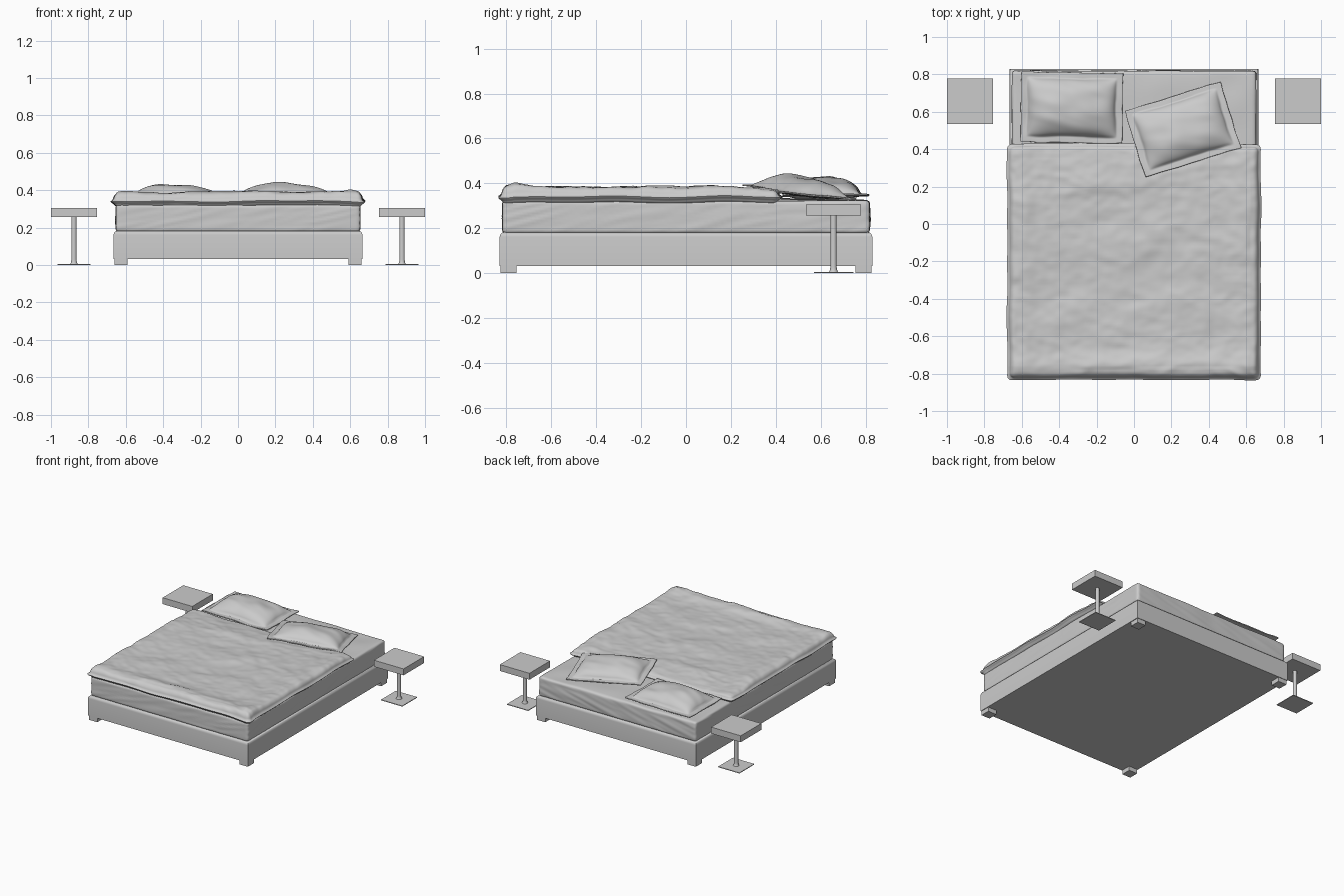
import bpy, bmesh, math
from mathutils import Vector, Matrix, Euler, noise

if "Cube" in bpy.data.objects:
    bpy.data.objects.remove(bpy.data.objects["Cube"])


def finish(name, bm, smooth=None):
    bmesh.ops.recalc_face_normals(bm, faces=bm.faces)
    me = bpy.data.meshes.new(name)
    bm.to_mesh(me)
    bm.free()
    ob = bpy.data.objects.new(name, me)
    bpy.context.collection.objects.link(ob)
    if smooth:
        bpy.ops.object.select_all(action='DESELECT')
        ob.select_set(True)
        bpy.context.view_layer.objects.active = ob
        bpy.ops.object.shade_smooth_by_angle(angle=math.radians(smooth))
    return ob


def box_bm(lo, hi):
    lo, hi = Vector(lo), Vector(hi)
    bm = bmesh.new()
    bmesh.ops.create_cube(bm, size=1)
    for v in bm.verts:
        v.co = (lo + hi) / 2 + v.co * (hi - lo)
    return bm


def soft_box(name, half, r, cuts, shape, matrix=Matrix()):
    """Rounded, finely gridded box; shape(p) returns the deformed point."""
    bm = bmesh.new()
    bmesh.ops.create_cube(bm, size=2)
    for axis in range(3):
        along = [e for e in bm.edges
                 if abs(e.verts[0].co[axis] - e.verts[1].co[axis]) > 1e-4
                 and abs((e.verts[0].co - e.verts[1].co).length
                         - abs(e.verts[0].co[axis] - e.verts[1].co[axis])) < 1e-5]
        bmesh.ops.subdivide_edges(bm, edges=along, cuts=cuts[axis], use_grid_fill=True)
    for v in bm.verts:
        # crowd the grid towards the edges, then round them
        p = Vector([h * (0.5 * t + 0.5 * math.sin(t * math.pi / 2)) for h, t in zip(half, v.co)])
        inner = Vector([max(-(h - r), min(h - r, c)) for h, c in zip(half, p)])
        d = p - inner
        if d.length > r:
            p = inner + d.normalized() * r
        v.co = matrix @ shape(p)
    return finish(name, bm, 80)


def n2(a, b, seed=0.0):
    return noise.noise(Vector((a, b, seed)))


# bed base with rounded upper rim
bm = box_bm((-.665, -.83, .032), (.665, .83, .183))
rim = [e for e in bm.edges if all(v.co.z > .1 for v in e.verts)]
bmesh.ops.bevel(bm, geom=rim, offset=.022, segments=5, profile=.5, affect='EDGES')
finish("bed_base", bm, 40)

# corner feet
for sx, side in ((-1, "left"), (1, "right")):
    for sy, end in ((-1, "front"), (1, "back")):
        cx, cy = sx * .625, sy * .79
        finish(f"foot_{end}_{side}",
               box_bm((cx - .035, cy - .036, 0), (cx + .035, cy + .036, .034)))


# mattress with slanting drape folds on its sides
def mattress_shape(p):
    q = p.copy()
    k = 1 - (p.z / .075) ** 2
    for a, h in ((0, .652), (1, .817)):
        if abs(p[a]) > h - .02:
            s = p[1 - a]
            f = n2(s * 3, (p.z - .22 * s) * 26, 3 + a * 5 + (p[a] > 0))
            q[a] += math.copysign(.007 * f * (.4 + .6 * k), p[a])
    if p.z > .05:
        q.z += .008 * max(0, 1 - (p.x / .65) ** 4) * max(0, 1 - (p.y / .82) ** 4)
        q.z += .005 * n2(p.x * 6, p.y * 6, 9)
    return q + Vector((0, 0, .25))


soft_box("mattress", (.652, .817, .073), .016, (60, 70, 16), mattress_shape)


# duvet: lumpy top, creased rolled rim
def duvet_shape(p):
    q = p.copy()
    x, y = p.x, p.y
    top = max(0, p.z / .031)
    w = n2(x * 3, y * 3, 2) * .5
    lump = .009 * n2(x * 2.2, y * 4.5, 11) + .007 * n2(x * 5 + w, y * 8 + w, 4)
    crease = abs(n2((x - .4 * y) * 6 + w, (y + .3 * x) * 11 + w, 7))
    fine = .003 * n2(x * 20, y * 26, 1)
    rim = .009 * math.exp(-((abs(x) - .59) / .06) ** 2) + .012 * math.exp(-((y + .55) / .05) ** 2)
    head = -.016 * max(0, min(1, (y - .42) / .17))
    q.z += top * (lump - .007 * crease + fine + rim + head + .004)
    pinch = .014 * math.exp(-((p.z + .004) / .007) ** 2)
    for a, h in ((0, .658), (1, .612)):
        if abs(p[a]) > h - .045:
            s = p[1 - a]
            wave = .007 * n2(s * 5, a * 7.3, 5 + (p[a] > 0))
            q[a] += math.copysign(wave - .003 - pinch, p[a])
            q.z += .007 * n2(s * 4, a * 3.7, 8 + (p[a] > 0))
    return q + Vector((0, -.203, .343))


soft_box("duvet", (.662, .615, .031), .027, (95, 95, 14), duvet_shape)


# pillows with a thin flange around a puffed centre
def pillow(name, loc, rot, half, puff, seed):
    hx, hy = half

    def shape(p):
        # sides of the cushion bow inwards between its corners
        ix = (hx - .03) * (1 - .03 * (1 - (p.y / hy) ** 2))
        iy = (hy - .03) * (1 - .03 * (1 - (p.x / hx) ** 2))
        u, v = min(1, abs(p.x) / ix), min(1, abs(p.y) / iy)
        f = (1 - u ** 3) ** .6 * (1 - v ** 2.5) ** .6
        q = p.copy()
        folds = 1 + .14 * n2(p.x * 7, p.y * 16 + p.x * 4, seed)
        q.z += f * puff * folds if p.z > 0 else -f * .012
        q.z += .006 * n2(p.x * 9, p.y * 9, seed + 3)
        q.x += .006 * n2(p.y * 11, 0, seed) * abs(p.x) / hx
        q.y += .006 * n2(p.x * 11, 5, seed) * abs(p.y) / hy
        return q

    m = Matrix.Translation(loc) @ Euler([math.radians(a) for a in rot]).to_matrix().to_4x4()
    soft_box(name, (hx, hy, .004), .003, (64, 50, 2), shape, m)


pillow("pillow_left", (-.335, .622, .347), (0, 0, -1), (.272, .188), .075, 2.5)
pillow("pillow_right", (.262, .505, .362), (-5, 3.5, 17), (.268, .186), .066, 6.5)

# bedside tables: square top, flared stem, thin foot plate
for sx, side in ((-1, "left"), (1, "right")):
    cx, cy = sx * .877, .657
    finish(f"table_top_{side}", box_bm((cx - .123, cy - .122, .257), (cx + .123, cy + .122, .305)))
    finish(f"table_plate_{side}", box_bm((cx - .088, cy - .088, 0), (cx + .088, cy + .088, .005)))
    bm = bmesh.new()
    prof = [(.021, .004), (.018, .009), (.015, .018), (.014, .03), (.014, .258)]
    vs = [bm.verts.new((r, 0, z)) for r, z in prof]
    es = [bm.edges.new(pair) for pair in zip(vs, vs[1:])]
    bmesh.ops.spin(bm, geom=vs + es, cent=(0, 0, 0), axis=(0, 0, 1),
                   angle=math.tau, steps=24, use_duplicate=False)
    bmesh.ops.remove_doubles(bm, verts=bm.verts, dist=1e-5)
    bmesh.ops.translate(bm, verts=bm.verts, vec=(cx, cy, 0))
    finish(f"table_stem_{side}", bm, 40)
